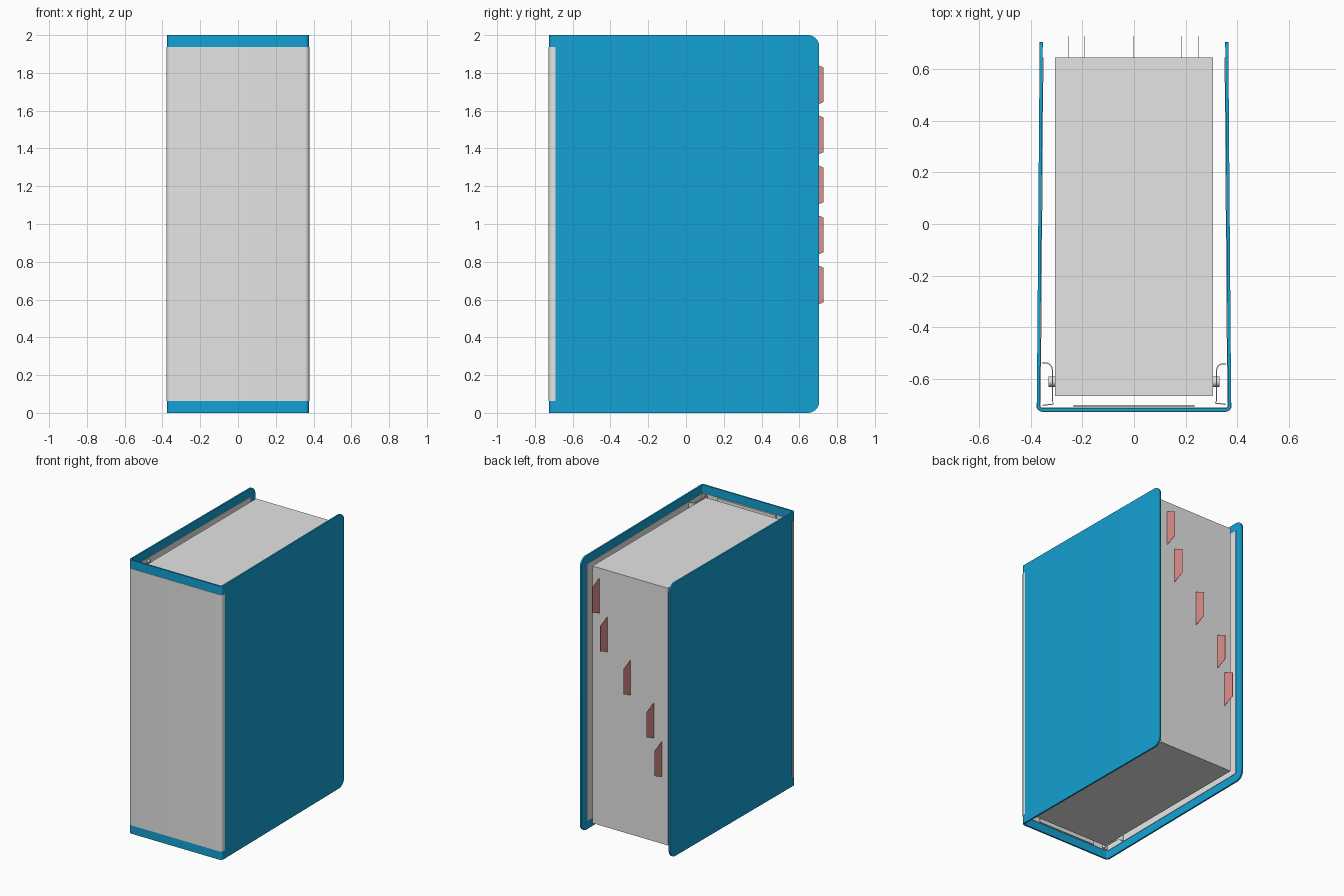
import bpy, bmesh, math

if "Cube" in bpy.data.objects:
    bpy.data.objects.remove(bpy.data.objects["Cube"])


def material(name, rgb):
    m = bpy.data.materials.new(name)
    m.diffuse_color = (*rgb, 1)
    m.use_nodes = True
    m.node_tree.nodes["Principled BSDF"].inputs["Base Color"].default_value = m.diffuse_color
    return m


BLUE = material("cover blue", (0.007, 0.36, 0.66))
WHITE = material("paper white", (0.78, 0.78, 0.78))
PINK = material("tab pink", (0.74, 0.28, 0.27))


def finish(name, bm, mat, smooth=False):
    bmesh.ops.recalc_face_normals(bm, faces=bm.faces)
    me = bpy.data.meshes.new(name)
    bm.to_mesh(me)
    bm.free()
    me.materials.append(mat)
    ob = bpy.data.objects.new(name, me)
    bpy.context.collection.objects.link(ob)
    if smooth:
        bpy.ops.object.select_all(action='DESELECT')
        ob.select_set(True)
        bpy.context.view_layer.objects.active = ob
        bpy.ops.object.shade_smooth_by_angle(angle=math.radians(35))
    return ob


def box(name, lo, hi, mat):
    bm = bmesh.new()
    bmesh.ops.create_cube(bm, size=1)
    for v in bm.verts:
        v.co = [(a + b) / 2 + c * (b - a) for a, b, c in zip(lo, hi, v.co)]
    return finish(name, bm, mat)


def strip(name, path, thick, mat):
    """Bent sheet along (x, y, z low, z high) stations, thickened to the left."""
    bm = bmesh.new()
    rings = []
    for i, (x, y, lo, hi) in enumerate(path):
        a, b = path[max(i - 1, 0)], path[min(i + 1, len(path) - 1)]
        dx, dy = b[0] - a[0], b[1] - a[1]
        n = math.hypot(dx, dy)
        ix, iy = x - dy / n * thick, y + dx / n * thick
        rings.append([bm.verts.new(p) for p in
                      ((x, y, lo), (x, y, hi), (ix, iy, hi), (ix, iy, lo))])
    for a, b in zip(rings, rings[1:]):
        for k in range(4):
            bm.faces.new((a[k], a[k - 1], b[k - 1], b[k]))
    bm.faces.new(rings[0])
    bm.faces.new(rings[-1])
    return finish(name, bm, mat, True)


W, FRONT = 0.376, -0.725


def u_path(inset, end, lo, hi, corner=0.0):
    """U-shaped path around spine and covers, seen from above."""
    r = 0.022 - inset
    half = []
    for k in range(7):                      # rounded spine edge
        t = math.pi / 2 * k / 6
        half.append((W - 0.022 + r * math.sin(t),
                     FRONT + 0.022 - r * math.cos(t), lo, hi))

    def side(y, dz):
        half.append((W - inset - 0.011 * (y + 0.7) / 1.4, y, lo + dz, hi - dz))
    if corner:                              # rounded free corners
        for k in range(11):
            t = math.pi / 2 * k / 10
            side(end - corner + corner * math.sin(t), corner * (1 - math.cos(t)))
    else:
        side(end, 0)
    return [(-x, y, a, b) for x, y, a, b in reversed(half)] + half


# Cover, inner lining and wrapped spine label
strip("cover", u_path(0, 0.705, 0, 2, 0.06), 0.012, BLUE)
strip("inner_lining", u_path(0.012, 0.645, 0.06, 1.94), 0.003, WHITE)
strip("spine_label", u_path(-0.002, -0.69, 0.062, 1.938), 0.0025, WHITE)

# Page block and the plate behind it
box("page_block", (-0.305, -0.665, 0.06), (0.305, 0.645, 1.94), WHITE)
box("spine_plate", (-0.235, -0.709, 0.06), (0.235, -0.700, 1.94), WHITE)

# Hinge strips and binding posts on both sides
for s, word in ((-1, "left"), (1, "right")):
    pts = [(0.357, -0.54)]
    for k in range(7):
        t = math.pi / 2 * k / 6
        pts.append((0.342 - 0.024 * math.sin(t), -0.565 + 0.025 * math.cos(t)))
    pts += [(0.318, -0.685), (0.312, -0.695), (0.355, -0.700)]
    strip(word + "_hinge_strip", [(s * x, y, 0.06, 1.94) for x, y in pts],
          0.004, WHITE)
    for i, z in enumerate((0.4, 1.0, 1.6)):
        bm = bmesh.new()
        bmesh.ops.create_cone(bm, cap_ends=True, segments=16,
                              radius1=0.02, radius2=0.02, depth=0.025)
        post = finish(f"{word}_post_{i + 1}", bm, WHITE, True)
        post.rotation_euler = (0, math.pi / 2, 0)
        post.location = (s * 0.318, -0.61, z)

# Index tabs stepping across the page edge
for i, x in enumerate((0.25, 0.185, -0.003, -0.19, -0.255)):
    z = 1.737 - 0.265 * i
    bm = bmesh.new()
    outline = ((0.64, -0.13), (0.727, -0.092), (0.727, 0.092), (0.64, 0.13))
    face = bm.faces.new([bm.verts.new((x - 0.001, y, z + h)) for y, h in outline])
    ext = bmesh.ops.extrude_face_region(bm, geom=[face])
    bmesh.ops.translate(bm, vec=(0.002, 0, 0), verts=[
        v for v in ext["geom"] if isinstance(v, bmesh.types.BMVert)])
    finish(f"index_tab_{i + 1}", bm, PINK)
